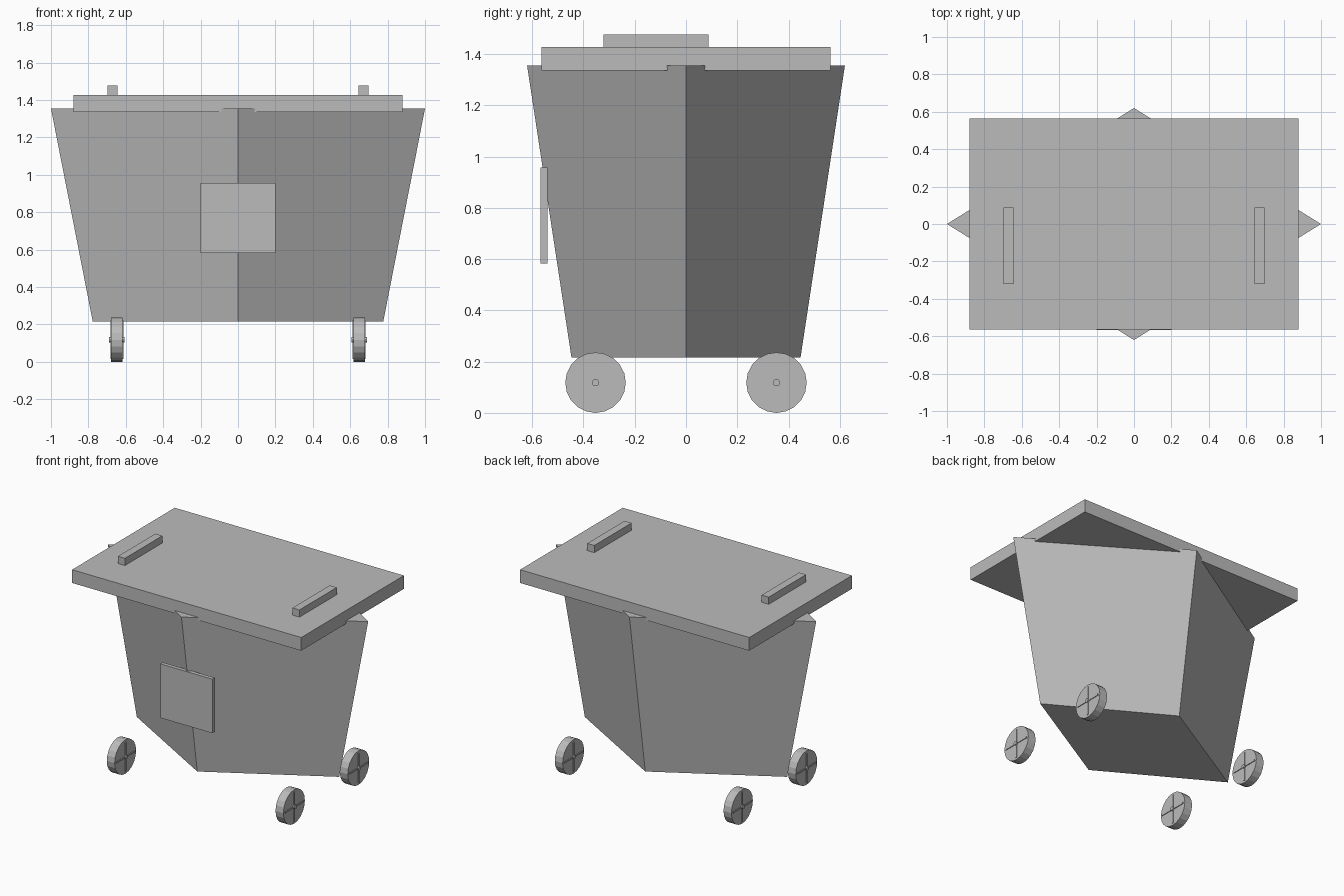
import bpy
import bmesh
from math import pi
from mathutils import Matrix, Vector

default = bpy.data.objects.get("Cube")
if default:
    bpy.data.objects.remove(default, do_unlink=True)

grey = bpy.data.materials.new("plain grey")
grey.use_nodes = True
colour = (0.5, 0.5, 0.5, 1)
grey.diffuse_color = colour
grey.node_tree.nodes["Principled BSDF"].inputs["Base Color"].default_value = colour


def finish(name, bm):
    bmesh.ops.recalc_face_normals(bm, faces=bm.faces)
    mesh = bpy.data.meshes.new(name)
    bm.to_mesh(mesh)
    bm.free()
    mesh.materials.append(grey)
    obj = bpy.data.objects.new(name, mesh)
    bpy.context.collection.objects.link(obj)
    return obj


def add_box(bm, low, high):
    low, high = Vector(low), Vector(high)
    matrix = Matrix.Translation((low + high) / 2) @ Matrix.Diagonal((*(high - low), 1))
    bmesh.ops.create_cube(bm, size=1, matrix=matrix)


def box(name, low, high):
    bm = bmesh.new()
    add_box(bm, low, high)
    return finish(name, bm)


def add_disc(bm, radius, width, sides):
    # Cylinder whose axle runs along x
    bmesh.ops.create_cone(bm, cap_ends=True, segments=sides, radius1=radius,
                          radius2=radius, depth=width,
                          matrix=Matrix.Rotation(pi / 2, 4, "Y"))


# Tapering four-sided bin with its corners on the axes
bm = bmesh.new()
rings = []
for rx, ry, z in ((0.777, 0.447, 0.217), (1.0, 0.62, 1.355)):
    rings.append([bm.verts.new(p) for p in
                  ((rx, 0, z), (0, ry, z), (-rx, 0, z), (0, -ry, z))])
bottom, top = rings
bm.faces.new(bottom)
bm.faces.new(top)
for i in range(4):
    j = (i + 1) % 4
    bm.faces.new((bottom[i], bottom[j], top[j], top[i]))
finish("bin_body", bm)

# Lid, its two handles and the front plate
box("lid", (-0.88, -0.563, 1.335), (0.88, 0.563, 1.427))
for side, x in (("left", 0.67), ("right", -0.67)):
    box(side + "_lid_handle", (x - 0.027, -0.322, 1.427), (x + 0.027, 0.088, 1.477))
box("front_plate", (-0.2, -0.567, 0.582), (0.2, -0.54, 0.957))

# Wheels with raised cross spokes and a hub on both faces
for side, x in (("left", 0.648), ("right", -0.648)):
    for end, y in (("front", -0.353), ("back", 0.353)):
        bm = bmesh.new()
        add_disc(bm, 0.118, 0.06, 20)
        add_disc(bm, 0.014, 0.082, 12)
        add_box(bm, (-0.035, -0.103, -0.005), (0.035, 0.103, 0.005))
        add_box(bm, (-0.035, -0.005, -0.103), (0.035, 0.005, 0.103))
        wheel = finish(f"{end}_{side}_wheel", bm)
        wheel.location = (x, y, 0.118)
